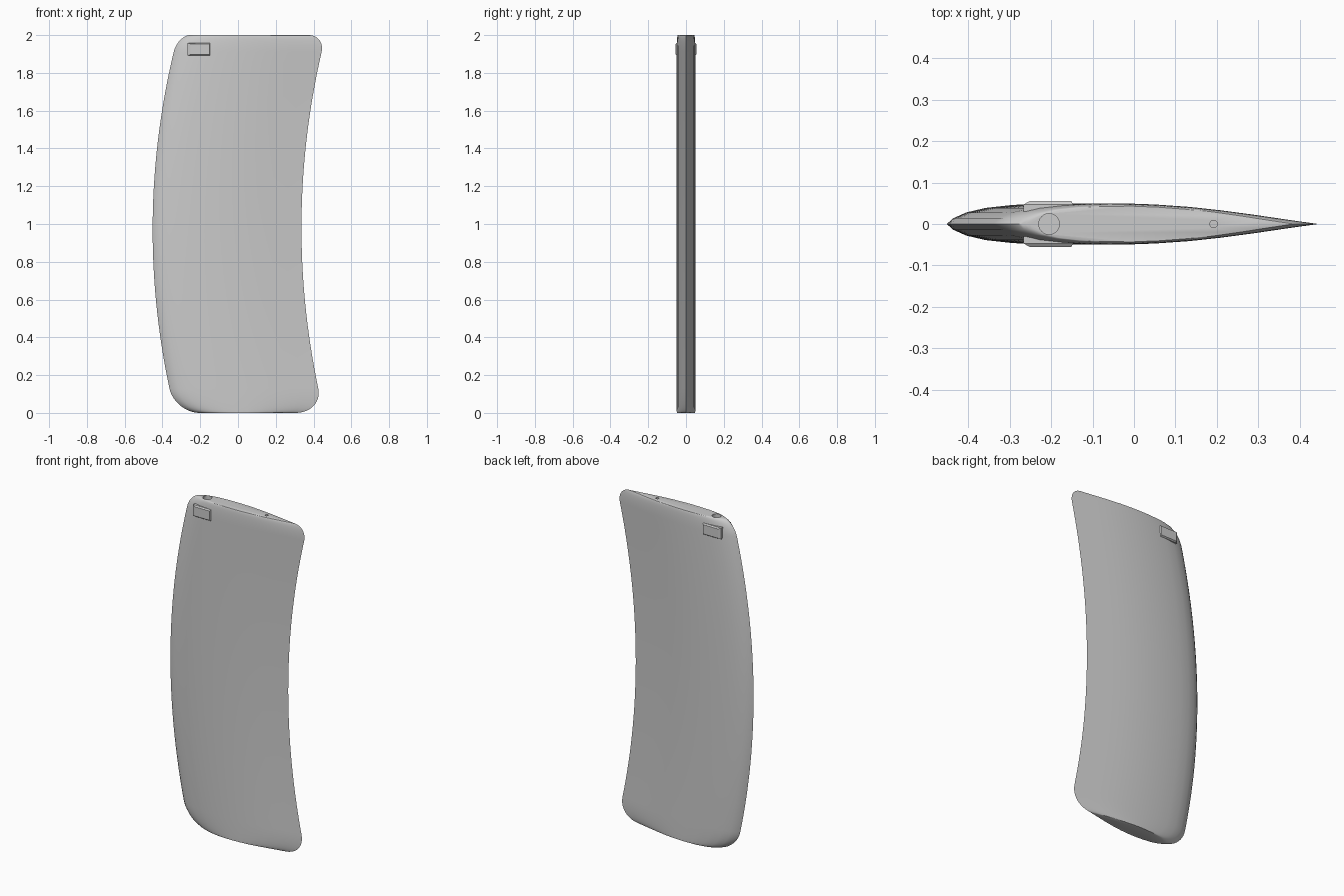
import bpy, bmesh, math

cube = bpy.data.objects.get("Cube")
if cube:
    bpy.data.objects.remove(cube, do_unlink=True)

grey = bpy.data.materials.new("plain grey")
grey.use_nodes = True
GREY = (0.6, 0.6, 0.6, 1)
grey.diffuse_color = GREY
grey.node_tree.nodes["Principled BSDF"].inputs["Base Color"].default_value = GREY

HEIGHT, TOP_R, BOTTOM_R = 2.0, 0.09, 0.13

# Half thickness along the chord, nose to tail
FOIL = [(0, 0), (0.02, 0.014), (0.06, 0.028), (0.12, 0.039), (0.2, 0.046),
        (0.3, 0.0495), (0.4, 0.05), (0.5, 0.047), (0.6, 0.0415),
        (0.7, 0.033), (0.8, 0.0225), (0.9, 0.011), (1, 0)]


def finish(bm, name):
    bmesh.ops.recalc_face_normals(bm, faces=bm.faces)
    mesh = bpy.data.meshes.new(name)
    bm.to_mesh(mesh)
    bm.free()
    mesh.materials.append(grey)
    obj = bpy.data.objects.new(name, mesh)
    bpy.context.collection.objects.link(obj)
    return obj


def smooth(obj, degrees):
    bpy.ops.object.select_all(action='DESELECT')
    obj.select_set(True)
    bpy.context.view_layer.objects.active = obj
    bpy.ops.object.shade_smooth_by_angle(angle=math.radians(degrees))


def section(z):
    """Nose x, tail x and thickness factor at a height."""
    nose = -0.452 + 0.126 * (z - 0.97) ** 2
    tail = 0.336 + 0.123 * (z - 0.98) ** 2
    top = max(0, (z - HEIGHT + TOP_R) / TOP_R)
    low = max(0, 1 - z / BOTTOM_R)
    top = 1 - math.sqrt(max(0, 1 - top * top))
    low = 1 - math.sqrt(max(0, 1 - low * low))
    return (nose + 0.065 * top + 0.13 * low, tail - 0.09 * top - 0.15 * low,
            1 - 0.14 * top - 0.03 * low)


# Curved blade lofted through foil sections, denser at the rounded corners
STEPS, SPANS = 12, 32
arc = [i / STEPS * math.pi / 2 for i in range(STEPS + 1)]
span = HEIGHT - TOP_R - BOTTOM_R
heights = [BOTTOM_R * (1 - math.cos(a)) for a in arc]
heights += [BOTTOM_R + span * i / SPANS for i in range(1, SPANS)]
heights += [HEIGHT - TOP_R + TOP_R * math.sin(a) for a in arc]
outline = FOIL + [(u, -t) for u, t in FOIL[-2:0:-1]]
bm = bmesh.new()
rings = []
for z in heights:
    nose, tail, k = section(z)
    rings.append([bm.verts.new((nose + (tail - nose) * u, t * k, z))
                  for u, t in outline])
n = len(outline)
for a, b in zip(rings, rings[1:]):
    for i in range(n):
        j = (i + 1) % n
        bm.faces.new((a[i], a[j], b[j], b[i]))
bm.faces.new(rings[0])
bm.faces.new(rings[-1])
blade = finish(bm, "blade")

# Round sockets sunk into the top face
for x, radius, depth in ((-0.205, 0.025, 0.1), (0.192, 0.009, 0.06)):
    bm = bmesh.new()
    bmesh.ops.create_cone(bm, cap_ends=True, segments=32, radius1=radius,
                          radius2=radius, depth=2 * depth)
    bmesh.ops.translate(bm, verts=bm.verts, vec=(x, 0, HEIGHT))
    cutter = finish(bm, "socket_cutter")
    cutter.hide_render = True
    mod = blade.modifiers.new("socket", 'BOOLEAN')
    mod.object, mod.operation, mod.solver = cutter, 'DIFFERENCE', 'EXACT'
    bpy.context.view_layer.objects.active = blade
    bpy.ops.object.modifier_apply(modifier=mod.name)
    bpy.data.objects.remove(cutter, do_unlink=True)
smooth(blade, 30)

# Raised pad on each side near the top of the nose, with sloped edges
for side, name in ((-1, "front_pad"), (1, "back_pad")):
    bm = bmesh.new()
    base = [(-0.267, 1.891), (-0.147, 1.891), (-0.147, 1.959), (-0.267, 1.959)]
    face = [(-0.252, 1.897), (-0.151, 1.897), (-0.151, 1.953), (-0.252, 1.953)]
    loops = [[bm.verts.new((x, side * y, z)) for x, z in pts]
             for pts, y in ((base, 0.03), (base, 0.047), (face, 0.055))]
    for a, b in zip(loops, loops[1:]):
        for i in range(4):
            j = (i + 1) % 4
            bm.faces.new((a[i], a[j], b[j], b[i]))
    bm.faces.new(loops[0])
    bm.faces.new(loops[-1])
    finish(bm, name)
